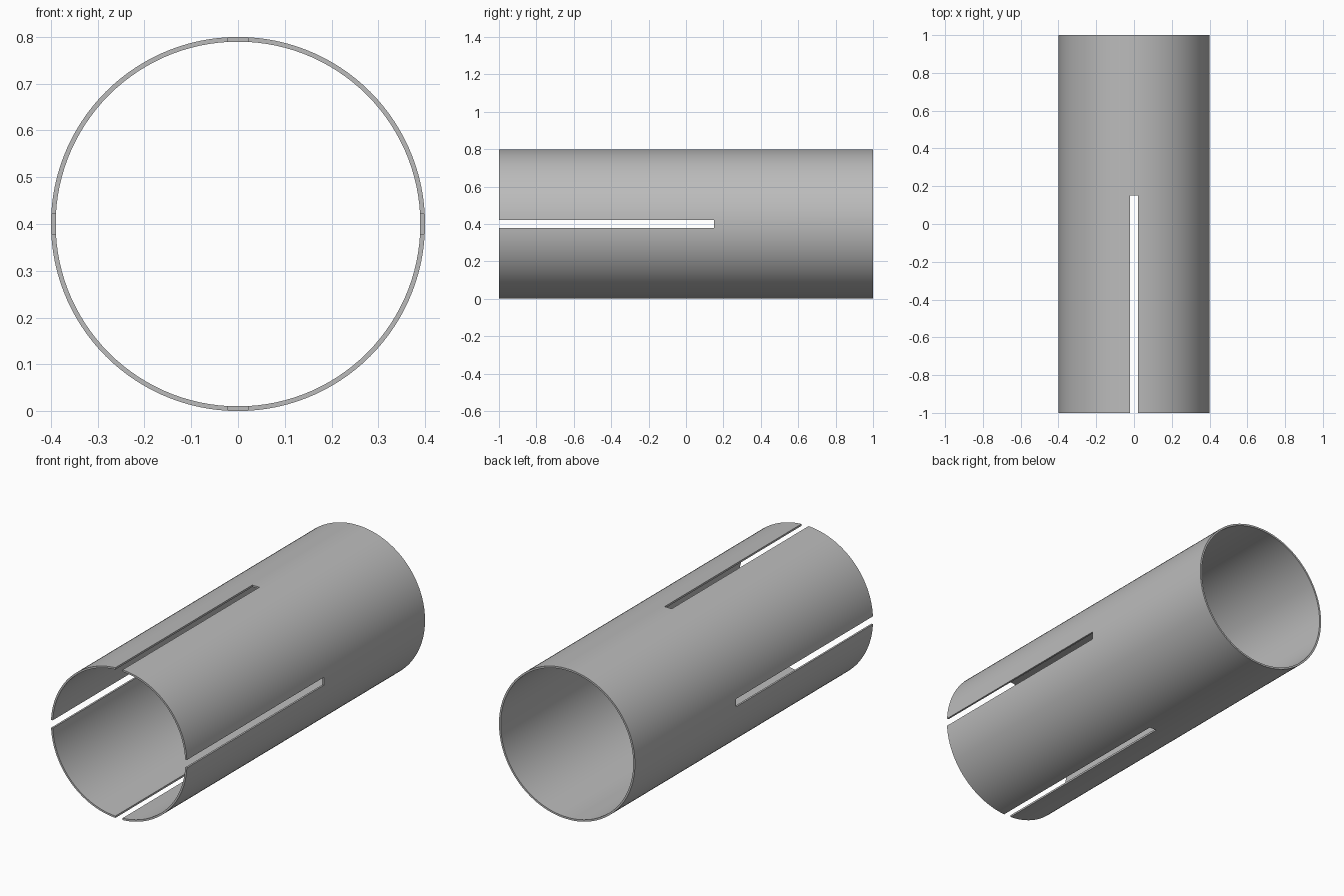
import bpy, bmesh, math

cube = bpy.data.objects.get("Cube")
if cube:
    bpy.data.objects.remove(cube, do_unlink=True)

OUTER, INNER = 0.4, 0.39
HALF_SLOT = 0.021
STATIONS = (-1.0, 0.15, 1.0)   # front rim, slot end, back rim
STEPS = 28                     # segments per quarter

# Plain grey metal
grey = bpy.data.materials.new("grey metal")
grey.use_nodes = True
colour = (0.5, 0.5, 0.5, 1)
grey.diffuse_color = colour
grey.node_tree.nodes["Principled BSDF"].inputs["Base Color"].default_value = colour


def section(radius):
    """Ring of (x, z) points whose quarters start and end on slot walls."""
    edge = math.asin(HALF_SLOT / radius)
    points = []
    for quarter in range(4):
        for i in range(STEPS + 1):
            a = quarter * math.pi / 2 + edge + (math.pi / 2 - 2 * edge) * i / STEPS
            points.append((radius * math.cos(a), radius * math.sin(a)))
    return points


bm = bmesh.new()
outer, inner = [[[bm.verts.new((x, y, z + OUTER)) for x, z in section(r)]
                 for y in STATIONS] for r in (OUTER, INNER)]
count = len(outer[0])


def solid(row, col):
    """The last column of each quarter is open in the front row."""
    return row in (0, 1) and not (row == 0 and col % (STEPS + 1) == STEPS)


# Outer skin, inner skin, and walls wherever a cell borders an opening
for row in range(2):
    for col in range(count):
        if not solid(row, col):
            continue
        nxt = (col + 1) % count
        corners = [(row, col), (row, nxt), (row + 1, nxt), (row + 1, col)]
        for skin in (outer, inner):
            bm.faces.new([skin[r][c] for r, c in corners])
        beyond = [(row - 1, col), (row, nxt), (row + 1, col), (row, (col - 1) % count)]
        for k, cell in enumerate(beyond):
            if not solid(*cell):
                (r0, c0), (r1, c1) = corners[k], corners[(k + 1) % 4]
                bm.faces.new([outer[r0][c0], outer[r1][c1], inner[r1][c1], inner[r0][c0]])

bmesh.ops.recalc_face_normals(bm, faces=bm.faces)
mesh = bpy.data.meshes.new("slotted_tube")
bm.to_mesh(mesh)
bm.free()
mesh.materials.append(grey)

tube = bpy.data.objects.new("slotted_tube", mesh)
bpy.context.collection.objects.link(tube)
bpy.ops.object.select_all(action="DESELECT")
tube.select_set(True)
bpy.context.view_layer.objects.active = tube
bpy.ops.object.shade_smooth_by_angle(angle=math.radians(30))
